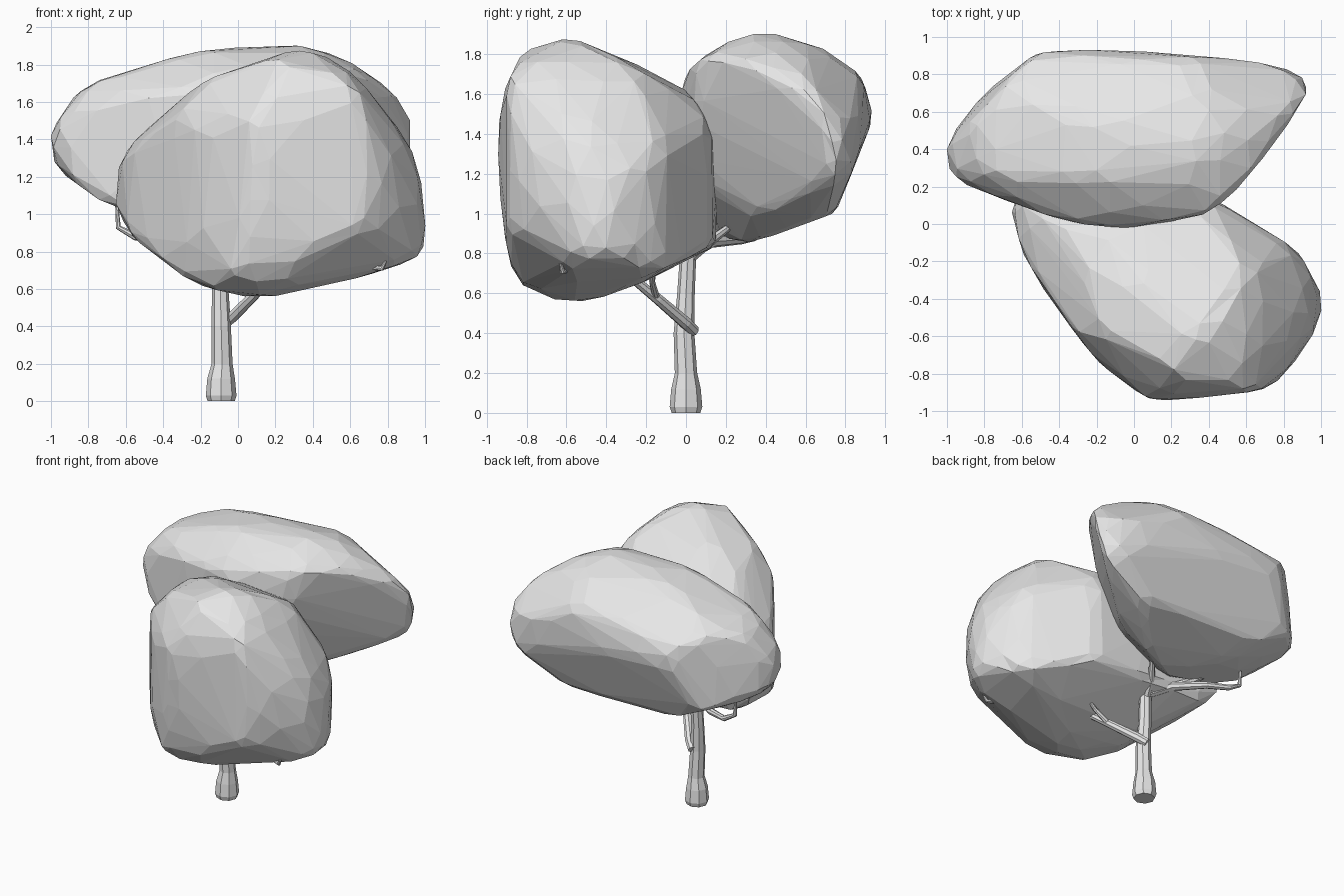
import bpy, bmesh
from math import sin, cos, radians
from mathutils import Vector

if "Cube" in bpy.data.objects:
    bpy.data.objects.remove(bpy.data.objects["Cube"], do_unlink=True)

# Single plain grey for the whole tree
grey = bpy.data.materials.new("plain grey")
grey.use_nodes = True
grey.diffuse_color = (0.8, 0.8, 0.8, 1)
grey.node_tree.nodes["Principled BSDF"].inputs["Base Color"].default_value = grey.diffuse_color

# Drawing planes for the outlines: right axis, up axis and origin
TURN, TILT = radians(35), radians(25)
X, Y, Z = Vector((1, 0, 0)), Vector((0, 1, 0)), Vector((0, 0, 1))
FOOT = Vector((-.09, 0, 0))


def tilted_plane(side, depth, tilt):
    """Drawing plane turned sideways and tilted, measured from the trunk foot."""
    right = X * side * cos(TURN) + Y * depth * sin(TURN)
    away = Z.cross(right)
    return right, Z * cos(tilt) + away * sin(tilt), FOOT


PLANES = {
    "front": (X, Z, Vector()),
    "side": (Y, Z, Vector()),
    "top": (X, Y, Vector()),
    "front_slant": tilted_plane(1, 1, TILT),
    "rear_slant": tilted_plane(-1, -1, TILT),
    "under_slant": tilted_plane(-1, 1, -TILT),
}


def link_mesh(name, mesh):
    """Place a flat shaded grey mesh in the scene."""
    mesh.materials.clear()
    mesh.materials.append(grey)
    for face in mesh.polygons:
        face.use_smooth = False
        face.material_index = 0
    obj = bpy.data.objects.new(name, mesh)
    bpy.context.collection.objects.link(obj)
    return obj


def edge_limits(outline, plane, centre):
    """Turn each outline edge into an outward normal and its distance."""
    right, up, origin = plane
    offset = centre - origin
    limits = []
    for start, end in zip(outline, outline[1:] + outline[:1]):
        normal = (right * (end[1] - start[1]) + up * (start[0] - end[0])).normalized()
        distance = normal.dot(right * start[0] + up * start[1] - offset)
        limits.append((normal, distance) if distance > 0 else (-normal, -distance))
    return limits


def crown(name, sharpness=38, **outlines):
    """Faceted foliage mass, rounded to fit its outlines."""
    spans = [[p[0] for p in outlines["front"]], [p[0] for p in outlines["side"]],
             [p[1] for p in outlines["front"]]]
    low = Vector([min(s) for s in spans])
    high = Vector([max(s) for s in spans])
    centre, half = (low + high) / 2, (high - low) / 2
    limits = []
    for key, outline in outlines.items():
        limits += edge_limits(outline, PLANES[key], centre)
    bm = bmesh.new()
    bmesh.ops.create_icosphere(bm, subdivisions=5, radius=1)
    for v in bm.verts:
        ray = v.co * half
        total = sum(max(0, n.dot(ray) / d) ** sharpness for n, d in limits)
        v.co = ray * total ** (-1 / sharpness)
    # Fit the mass exactly to its outer limits
    for axis in range(3):
        values = [v.co[axis] for v in bm.verts]
        small, large = min(values), max(values)
        for v in bm.verts:
            ratio = (v.co[axis] - small) / (large - small)
            v.co[axis] = low[axis] + ratio * (high[axis] - low[axis])
    bmesh.ops.recalc_face_normals(bm, faces=bm.faces)
    mesh = bpy.data.meshes.new(name)
    bm.to_mesh(mesh)
    bm.free()
    # Collapse to large irregular facets
    facets = link_mesh(name, mesh).modifiers.new("large facets", "DECIMATE")
    facets.ratio = 0.06


def limb(name, points):
    """Tapering faceted tube through (x, y, z, radius) points."""
    curve = bpy.data.curves.new(name + " path", "CURVE")
    curve.dimensions = "3D"
    curve.bevel_depth = 1
    curve.bevel_resolution = 2
    curve.use_fill_caps = True
    spline = curve.splines.new("POLY")
    spline.points.add(len(points) - 1)
    for point, (x, y, z, radius) in zip(spline.points, points):
        point.co = (x, y, z, 1)
        point.radius = radius
    helper = bpy.data.objects.new(name + " path", curve)
    bpy.context.collection.objects.link(helper)
    bpy.context.view_layer.update()
    evaluated = helper.evaluated_get(bpy.context.evaluated_depsgraph_get())
    mesh = bpy.data.meshes.new_from_object(evaluated)
    bpy.data.objects.remove(helper, do_unlink=True)
    link_mesh(name, mesh)


# Lower front foliage
crown("front_crown",
      front=[(-.65, 1.08), (-.64, 1.22), (-.57, 1.36), (-.2, 1.68), (.37, 1.87),
             (.53, 1.83), (.9, 1.38), (.97, 1.15), (1, .92), (.96, .76),
             (.78, .72), (.5, .6), (.18, .56), (-.2, .64), (-.4, .77), (-.58, .92)],
      side=[(-.94, 1.43), (-.87, 1.68), (-.8, 1.81), (-.63, 1.87), (-.27, 1.75),
            (0, 1.63), (.13, 1.4), (.16, 1.2), (.14, .86), (-.25, .66),
            (-.56, .56), (-.82, .66), (-.87, .76), (-.93, 1.15)],
      top=[(-.65, .1), (-.58, -.15), (-.44, -.46), (-.17, -.74), (.1, -.93),
           (.25, -.93), (.68, -.87), (.85, -.75), (.96, -.57), (1, -.4),
           (.88, -.16), (.42, .12), (0, .16), (-.6, .16)],
      front_slant=[(-.51, 1.23), (-.28, 1.44), (.03, 1.47), (.41, 1.31), (.69, .91),
                   (.71, .64), (.67, .37), (.58, .23), (-.26, .24), (-.42, .34),
                   (-.53, .67), (-.55, .94)],
      rear_slant=[(-.4, 1.83), (-.23, 1.97), (-.05, 2), (.18, 1.98), (.4, 1.71),
                  (.5, 1.52), (.5, .7), (.1, .6), (-.72, .95), (-.72, 1.4)],
      under_slant=[(-1.19, .95), (-1.17, 1.15), (-1.07, 1.39), (-.96, 1.51),
                   (-.7, 1.62), (0, 1.45), (.45, 1.15), (.53, .83), (.42, .68),
                   (.18, .52), (-.09, .35), (-.49, .3), (-.64, .33), (-1.13, .75)])

# Higher rear foliage
crown("rear_crown",
      front=[(-1, 1.42), (-.98, 1.27), (-.9, 1.16), (-.64, 1.05), (-.2, .9),
             (.1, .86), (.4, .91), (.78, 1.1), (.92, 1.4), (.87, 1.6),
             (.53, 1.83), (.33, 1.9), (-.24, 1.86), (-.84, 1.67), (-.95, 1.52)],
      side=[(.18, .87), (.3, .87), (.75, 1.03), (.85, 1.28), (.93, 1.47),
            (.87, 1.68), (.7, 1.82), (.4, 1.9), (.2, 1.86), (.05, 1.75),
            (-.02, 1.62), (0, 1.4), (.12, 1.05)],
      top=[(-1, .35), (-.95, .25), (-.6, .1), (-.37, .02), (-.05, -.02),
           (.34, .07), (.75, .4), (.88, .55), (.92, .67), (.88, .77), (.63, .85),
           (-.24, .93), (-.5, .91), (-.77, .71), (-.98, .47)],
      front_slant=[(-.57, 1.64), (-.32, 1.86), (.02, 1.94), (.77, 1.78), (1.01, 1.54),
                   (1.17, 1.4), (1.2, 1.24), (1.18, 1.1), (.96, 1.04), (.68, .94),
                   (.27, .78), (-.37, 1.1), (-.57, 1.35)],
      rear_slant=[(-1.21, 1.2), (-1.19, 1.35), (-1.09, 1.48), (-.77, 1.64),
                  (-.46, 1.7), (-.05, 1.58), (.34, 1.33), (.54, 1.08), (.57, .93),
                  (.46, .78), (.29, .7), (-.14, .6), (-.42, .66), (-.77, .76),
                  (-1.14, 1.03)],
      under_slant=[(-.38, 1.86), (-.3, 1.95), (.11, 1.99), (.9, 1.64), (.97, 1.32),
                   (.99, 1.07), (.87, .87), (.48, .79), (.15, .87), (-.15, 1.15),
                   (-.29, 1.49)])

# Trunk with a flared foot
limb("trunk", [(-.09, 0, 0, .072), (-.09, 0, .03, .082), (-.09, 0, .12, .074),
               (-.085, 0, .2, .056), (-.09, -.01, .4, .052),
               (-.095, 0, .6, .044), (-.09, .01, .78, .042), (-.1, .04, .84, .036)])

# Branches reaching under and into the foliage
limb("front_branch", [(-.08, .04, .41, .03), (-.03, 0, .45, .032),
                      (.09, -.14, .57, .028), (.16, -.25, .66, .024),
                      (.35, -.4, .72, .02), (.6, -.55, .76, .016)])
limb("front_branch_twig", [(.1, -.15, .58, .02), (.2, -.17, .66, .015), (.28, -.16, .72, .01)])
limb("front_tip", [(.6, -.55, .77, .016), (.7, -.59, .72, .018),
                   (.77, -.62, .71, .014), (.79, -.63, .75, .008)])
limb("rear_branch", [(-.09, .02, .8, .034), (-.22, .13, .86, .032),
                     (-.4, .28, .87, .024), (-.55, .34, .88, .02),
                     (-.64, .34, .93, .015), (-.65, .34, 1.08, .008)])
limb("rear_branch_twig", [(-.22, .13, .86, .026), (-.36, .2, .93, .022), (-.5, .23, 1.03, .014)])
limb("upper_branch", [(-.09, .02, .78, .03), (-.05, .12, .86, .026), (.04, .24, .95, .016)])
